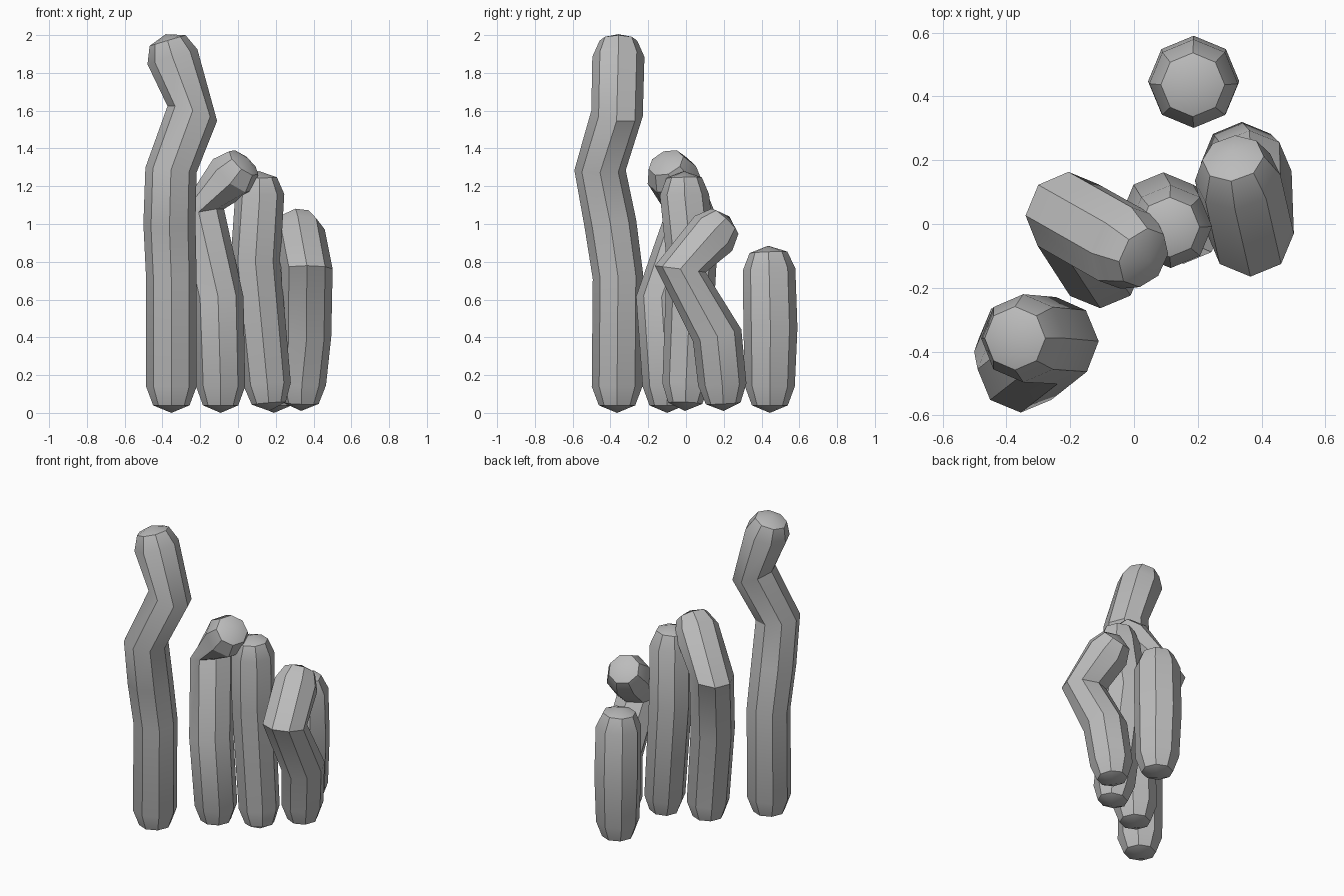
import bpy, bmesh, math
from mathutils import Vector

cube = bpy.data.objects.get("Cube")
if cube:
    bpy.data.objects.remove(cube, do_unlink=True)

SIDES = 8
grey = bpy.data.materials.new("stone_grey")
grey.use_nodes = True
COLOR = (0.5, 0.5, 0.5, 1)
grey.diffuse_color = COLOR
grey.node_tree.nodes["Principled BSDF"].inputs["Base Color"].default_value = COLOR


def column(name, rings):
    """Eight-sided bent column; each ring is (centre, radius, normal), with domed ends."""
    rings = [(Vector(c), r, Vector(n).normalized()) for c, r, n in rings]
    (c0, r0, n0), (c1, r1, n1) = rings[0], rings[-1]
    # narrower rings that round off both ends
    rings.insert(0, (c0 - n0 * 0.1, r0 * 0.72, n0))
    rings.append((c1 + n1 * 0.09, r1 * 0.72, n1))
    bm = bmesh.new()
    loops = []
    for c, r, n in rings:
        q = Vector((0, 0, 1)).rotation_difference(n)
        loops.append([bm.verts.new(c + q @ Vector((r * math.cos(a), r * math.sin(a), 0)))
                      for a in (2 * math.pi * i / SIDES for i in range(SIDES))])
    # side walls
    for low, high in zip(loops, loops[1:]):
        for i in range(SIDES):
            j = (i + 1) % SIDES
            bm.faces.new((low[i], low[j], high[j], high[i]))
    # shallow cone tips
    foot = bm.verts.new(c0 - n0 * 0.14)
    tip = bm.verts.new(c1 + n1 * 0.125)
    for i in range(SIDES):
        j = (i + 1) % SIDES
        bm.faces.new((loops[0][j], loops[0][i], foot))
        bm.faces.new((loops[-1][i], loops[-1][j], tip))
    mesh = bpy.data.meshes.new(name)
    bm.to_mesh(mesh)
    bm.free()
    mesh.materials.append(grey)
    obj = bpy.data.objects.new(name, mesh)
    bpy.context.collection.objects.link(obj)
    bpy.ops.object.select_all(action="DESELECT")
    obj.select_set(True)
    bpy.context.view_layer.objects.active = obj
    bpy.ops.object.shade_smooth_by_angle(angle=math.radians(30))


UP = (0, 0, 1)

# tall column with a kinked top
column("tall_column", [
    ((-0.353, -0.365, 0.14), 0.134, UP),
    ((-0.353, -0.36, 0.72), 0.134, (0, -0.08, 1)),
    ((-0.363, -0.40, 1.0), 0.138, (0, -0.15, 1)),
    ((-0.355, -0.455, 1.285), 0.136, (0.1, 0, 1)),
    ((-0.242, -0.365, 1.585), 0.137, (0.3, 0.12, 1)),
    ((-0.347, -0.358, 1.885), 0.138, (-0.3, 0, 1)),
])

# column whose head folds sharply forward
column("folded_column", [
    ((-0.092, -0.10, 0.14), 0.13, UP),
    ((-0.105, -0.13, 0.6), 0.135, (-0.1, 0.12, 1)),
    ((-0.207, 0.028, 1.05), 0.136, (-0.22, 0.1, 1)),
    ((-0.025, -0.075, 1.26), 0.137, (0.18, -0.1, 0.21)),
])

# gently bowed middle column
column("middle_column", [
    ((0.155, 0.0, 0.15), 0.125, (-0.08, 0.04, 1)),
    ((0.092, 0.03, 0.8), 0.132, (-0.02, 0, 1)),
    ((0.115, -0.008, 1.155), 0.13, (-0.03, -0.02, 1)),
])

# zigzag column leaning forward then back
column("zigzag_column", [
    ((0.338, 0.192, 0.15), 0.128, (0.03, -0.05, 1)),
    ((0.362, 0.165, 0.41), 0.132, (0.03, -0.25, 1)),
    ((0.365, -0.03, 0.762), 0.136, (0, 0.13, 1)),
    ((0.325, 0.145, 0.95), 0.136, (-0.04, 0.17, 0.18)),
])

# short straight column
column("short_column", [
    ((0.19, 0.444, 0.14), 0.132, UP),
    ((0.187, 0.447, 0.45), 0.143, UP),
    ((0.187, 0.44, 0.76), 0.139, (-0.03, -0.04, 1)),
])
